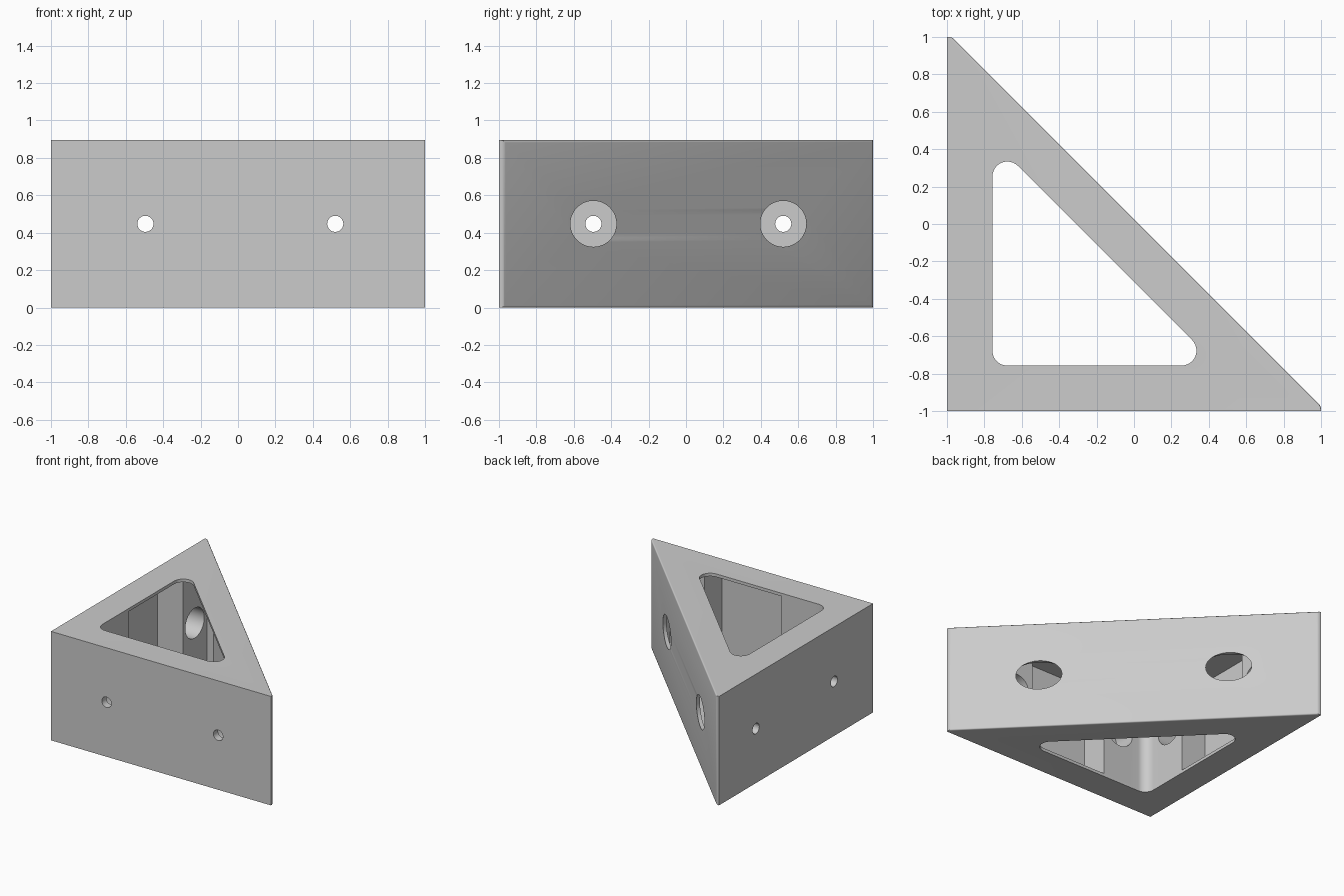
import bpy, bmesh, math
from mathutils import Matrix

cube = bpy.data.objects.get("Cube")
if cube:
    bpy.data.objects.remove(cube)

H = 0.895        # height of the bracket
LIP = 0.025      # thickness of top and bottom plates
IN = -0.757      # inner face of the two mounting walls
HYP = 0.025      # sloping outer face lies on x + y = HYP
CAV = -0.02      # sloping inner face lies on x + y = CAV
HOLES = (-0.495, 0.52)

grey = bpy.data.materials.new("light_grey")
grey.use_nodes = True
grey.diffuse_color = (0.6, 0.6, 0.6, 1)
grey.node_tree.nodes["Principled BSDF"].inputs["Base Color"].default_value = (0.6, 0.6, 0.6, 1)


def finish(name, bm):
    bmesh.ops.recalc_face_normals(bm, faces=bm.faces[:])
    mesh = bpy.data.meshes.new(name)
    bm.to_mesh(mesh)
    bm.free()
    mesh.materials.append(grey)
    obj = bpy.data.objects.new(name, mesh)
    bpy.context.collection.objects.link(obj)
    return obj


def prism(points, z0, z1):
    bm = bmesh.new()
    face = bm.faces.new([bm.verts.new((x, y, z0)) for x, y in points])
    top = bmesh.ops.extrude_face_region(bm, geom=[face])["geom"]
    verts = [g for g in top if isinstance(g, bmesh.types.BMVert)]
    bmesh.ops.translate(bm, verts=verts, vec=(0, 0, z1 - z0))
    return bm


def arc(cx, cy, r, a0, a1, n=12):
    angles = [math.radians(a0 + (a1 - a0) * i / n) for i in range(n + 1)]
    return [(cx + r * math.cos(a), cy + r * math.sin(a)) for a in angles]


def bore(name, radius, start, end, across, axis):
    bm = bmesh.new()
    bmesh.ops.create_cone(bm, cap_ends=True, segments=48, radius1=radius,
                          radius2=radius, depth=end - start)
    turn = Matrix.Rotation(math.pi / 2, 4, "Y" if axis == "x" else "X")
    mid = (start + end) / 2
    spot = (mid, across, H / 2) if axis == "x" else (across, mid, H / 2)
    bmesh.ops.transform(bm, matrix=Matrix.Translation(spot) @ turn, verts=bm.verts[:])
    return finish(name, bm)


# Outer body with softened edges round the sloping face
tip = HYP - 1
bm = prism([(-1, -1), (1, -1), (1, tip), (tip, 1), (-1, 1)], 0, H)
bm.normal_update()
slope = [f for f in bm.faces if abs(f.normal.x) > 0.5 and abs(f.normal.y) > 0.5]
bmesh.ops.bevel(bm, geom=list(slope[0].edges), offset=0.014, segments=4,
                profile=0.5, affect="EDGES")
body = finish("corner_bracket", bm)
cutters = []

# Rounded triangular opening through top and bottom
r = 0.08
c = IN + r
far = 0.254
opening = arc(c, c, r, 270, 180) + arc(c, far, r, 180, 45) + arc(far, c, r, 45, -90)
cutters.append(finish("opening_cutter", prism(opening, -0.1, H + 0.1)))

# Hollow interior: recess in each mounting wall between the screw blocks
half = [(IN, -0.6), (IN, -0.339), (-0.985, -0.339), (-0.985, 0.364),
        (IN, 0.364), (IN, 0.676), (CAV - 0.676, 0.676)]
cavity = half + [(y, x) for x, y in reversed(half)]
cutters.append(finish("cavity_cutter", prism(cavity, LIP, H - LIP)))

# Screw holes with wide tool access bores through the sloping face
for axis in "xy":
    for i, p in enumerate(HOLES):
        cutters.append(bore(f"access_bore_{axis}{i}", 0.123, -0.94, HYP - p + 0.25, p, axis))
        cutters.append(bore(f"screw_hole_{axis}{i}", 0.043, -1.1, -0.85, p, axis))

for cutter in cutters:
    cutter.hide_render = True
    mod = body.modifiers.new(cutter.name, "BOOLEAN")
    mod.operation = "DIFFERENCE"
    mod.solver = "EXACT"
    mod.object = cutter

# Apply the cuts, then remove the cutters
bpy.context.view_layer.update()
graph = bpy.context.evaluated_depsgraph_get()
result = bpy.data.meshes.new_from_object(body.evaluated_get(graph))
body.modifiers.clear()
body.data = result
for cutter in cutters:
    bpy.data.objects.remove(cutter)

bpy.ops.object.select_all(action="DESELECT")
body.select_set(True)
bpy.context.view_layer.objects.active = body
bpy.ops.object.shade_smooth_by_angle(angle=math.radians(30))
